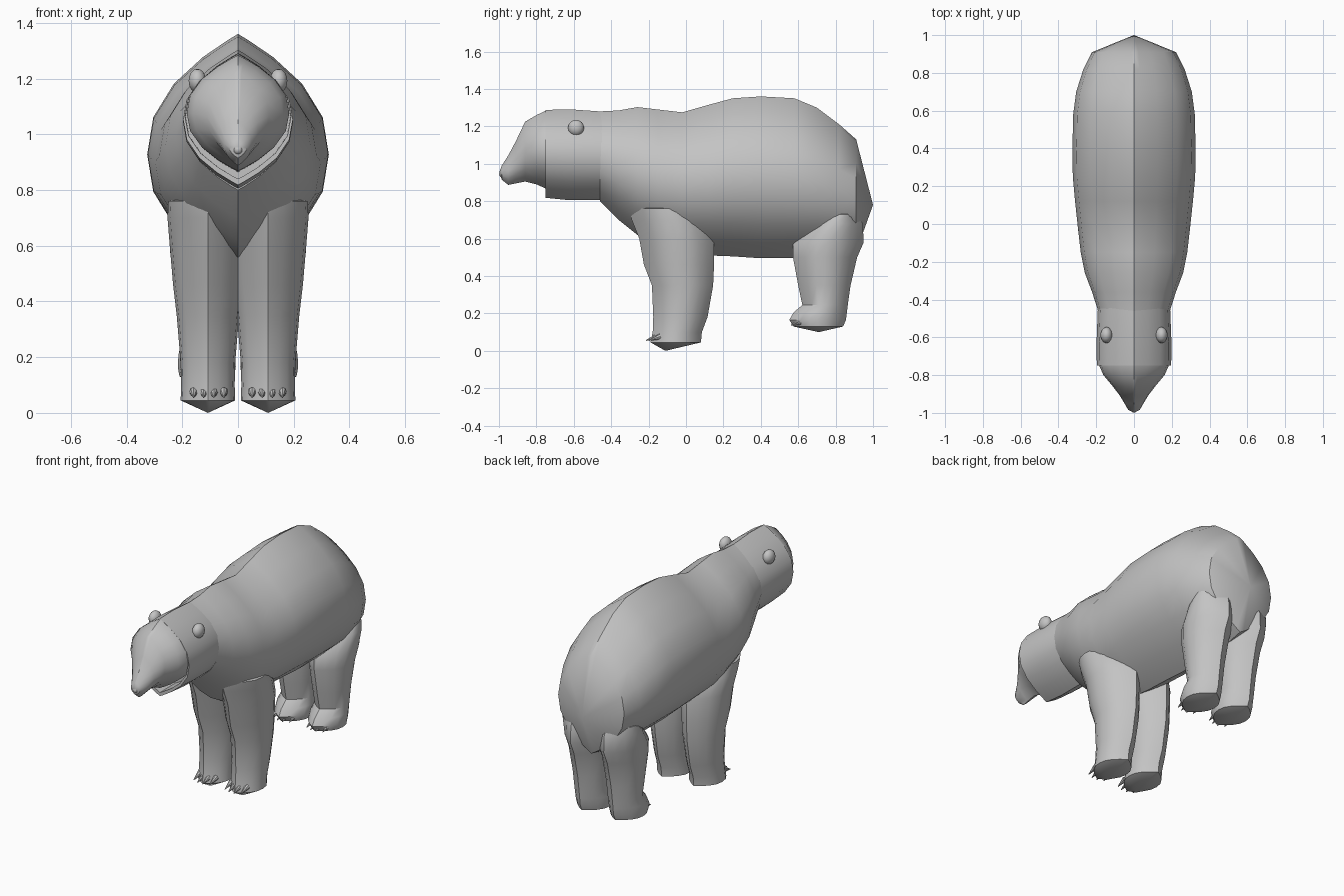
import bpy, bmesh, math
from mathutils import Vector, Matrix

cube = bpy.data.objects.get("Cube")
if cube:
    bpy.data.objects.remove(cube, do_unlink=True)

# One plain grey for the whole animal
fur = bpy.data.materials.new("plain_grey")
fur.use_nodes = True
GREY = (0.55, 0.55, 0.55, 1)
fur.diffuse_color = GREY
fur.node_tree.nodes["Principled BSDF"].inputs["Base Color"].default_value = GREY


def finish(name, bm, sharp=36):
    """Smooth the faces, keep creases sharp, and link the object."""
    bmesh.ops.recalc_face_normals(bm, faces=bm.faces)
    for f in bm.faces:
        f.smooth = True
    for e in bm.edges:
        e.smooth = e.calc_face_angle(0) < math.radians(sharp)
    mesh = bpy.data.meshes.new(name)
    bm.to_mesh(mesh)
    bm.free()
    mesh.materials.append(fur)
    obj = bpy.data.objects.new(name, mesh)
    bpy.context.collection.objects.link(obj)
    return obj


def lens(lo, hi, width, steps=10):
    """Almond section, pointed at both ends: list of (across, along)."""
    mid, half = (lo + hi) / 2, (hi - lo) / 2
    side = []
    for i in range(steps + 1):
        u = -math.cos(math.pi * i / steps)
        side.append((width * (1 - abs(u) ** 2.3), mid + half * u))
    return side + [(-x, a) for x, a in side[-2:0:-1]]


def loft(name, rings, start, end):
    """Skin a row of rings and close each end to a point."""
    bm = bmesh.new()
    rows = [[bm.verts.new(p) for p in ring] for ring in rings]
    n = len(rows[0])
    for a, b in zip(rows, rows[1:]):
        for i in range(n):
            j = (i + 1) % n
            bm.faces.new((a[i], a[j], b[j], b[i]))
    for row, tip in ((rows[0], start), (rows[-1], end)):
        apex = bm.verts.new(tip)
        for i in range(n):
            bm.faces.new((row[i], row[(i + 1) % n], apex))
    return finish(name, bm)


def trunk(name, table, start, end):
    """Rings across y; each row is y, bottom, top, half width."""
    rings = [[(x, y, z) for x, z in lens(lo, hi, w)] for y, lo, hi, w in table]
    return loft(name, rings, start, end)


def leg(name, cx, table, start, end):
    """Rings across z; each row is z, front, back, half width."""
    rings = [[(cx + x, y, z) for x, y in lens(lo, hi, w)] for z, lo, hi, w in table]
    return loft(name, rings, (cx, *start), (cx, *end))


def blob(name, centre, radii, segments=14):
    bm = bmesh.new()
    bmesh.ops.create_uvsphere(bm, u_segments=segments, v_segments=8, radius=1,
                              matrix=Matrix.Translation(centre) @ Matrix.Diagonal((*radii, 1)))
    return finish(name, bm)


def claw(name, x, y, z):
    bm = bmesh.new()
    tilt = Vector((0, -1, -0.35)).to_track_quat('Z', 'Y').to_matrix().to_4x4()
    bmesh.ops.create_cone(bm, cap_ends=True, segments=8, radius1=0.016, radius2=0.002,
                          depth=0.065, matrix=Matrix.Translation((x, y, z)) @ tilt)
    return finish(name, bm)


# Body with a ridge along the back and a pointed rump
trunk("body", [
    (-0.46, 0.80, 1.28, 0.19),
    (-0.36, 0.70, 1.285, 0.222),
    (-0.26, 0.62, 1.303, 0.26),
    (-0.15, 0.56, 1.29, 0.282),
    (-0.02, 0.525, 1.275, 0.297),
    (0.12, 0.51, 1.315, 0.312),
    (0.25, 0.505, 1.35, 0.324),
    (0.40, 0.495, 1.36, 0.326),
    (0.58, 0.495, 1.35, 0.322),
    (0.70, 0.50, 1.30, 0.306),
    (0.82, 0.51, 1.21, 0.268),
    (0.91, 0.53, 1.13, 0.222),
], (0, -0.46, 1.04), (0, 1.0, 0.78))

# Head with an open lip under the narrower muzzle
trunk("head", [
    (-0.40, 0.81, 1.275, 0.185),
    (-0.46, 0.805, 1.28, 0.192),
    (-0.62, 0.805, 1.291, 0.198),
    (-0.75, 0.818, 1.288, 0.197),
    (-0.75, 0.84, 1.287, 0.19),
    (-0.60, 0.84, 1.286, 0.188),
    (-0.60, 0.865, 1.285, 0.182),
    (-0.75, 0.868, 1.284, 0.184),
    (-0.80, 0.89, 1.26, 0.162),
    (-0.86, 0.905, 1.225, 0.112),
    (-0.91, 0.895, 1.12, 0.074),
    (-0.95, 0.887, 1.045, 0.05),
    (-0.985, 0.915, 0.99, 0.03),
], (0, -0.40, 1.04), (0, -0.998, 0.955))
blob("nose", (0, -0.981, 0.945), (0.018, 0.018, 0.018))

FRONT_LEG = [
    (0.045, -0.19, 0.08, 0.098),
    (0.10, -0.178, 0.085, 0.096),
    (0.18, -0.175, 0.115, 0.098),
    (0.35, -0.182, 0.145, 0.112),
    (0.46, -0.225, 0.15, 0.125),
    (0.60, -0.25, 0.15, 0.137),
    (0.70, -0.29, 0.12, 0.145),
    (0.76, -0.30, 0.06, 0.142),
]
BACK_LEG = [
    (0.13, 0.575, 0.84, 0.098),
    (0.165, 0.552, 0.855, 0.104),
    (0.205, 0.575, 0.86, 0.102),
    (0.245, 0.622, 0.865, 0.095),
    (0.35, 0.60, 0.88, 0.105),
    (0.50, 0.572, 0.915, 0.122),
    (0.58, 0.572, 0.95, 0.132),
    (0.68, 0.66, 0.945, 0.135),
    (0.73, 0.74, 0.92, 0.125),
]

# Legs, claws and ears, repeated on both sides
for side, s in (("left", 1), ("right", -1)):
    leg(f"front_leg_{side}", s * 0.108, FRONT_LEG, (-0.11, 0.0), (-0.15, 0.79))
    leg(f"back_leg_{side}", s * 0.112, BACK_LEG, (0.71, 0.10), (0.85, 0.75))
    blob(f"ear_{side}", (s * 0.146, -0.588, 1.192), (0.032, 0.043, 0.043))
    for i in range(4):
        off = (i - 1.5) * 0.036
        back = abs(off) * 0.45
        claw(f"front_claw_{side}_{i}", s * 0.105 + off, -0.192 + back, 0.066)
        claw(f"back_claw_{side}_{i}", s * 0.112 + off, 0.583 + back, 0.148)
